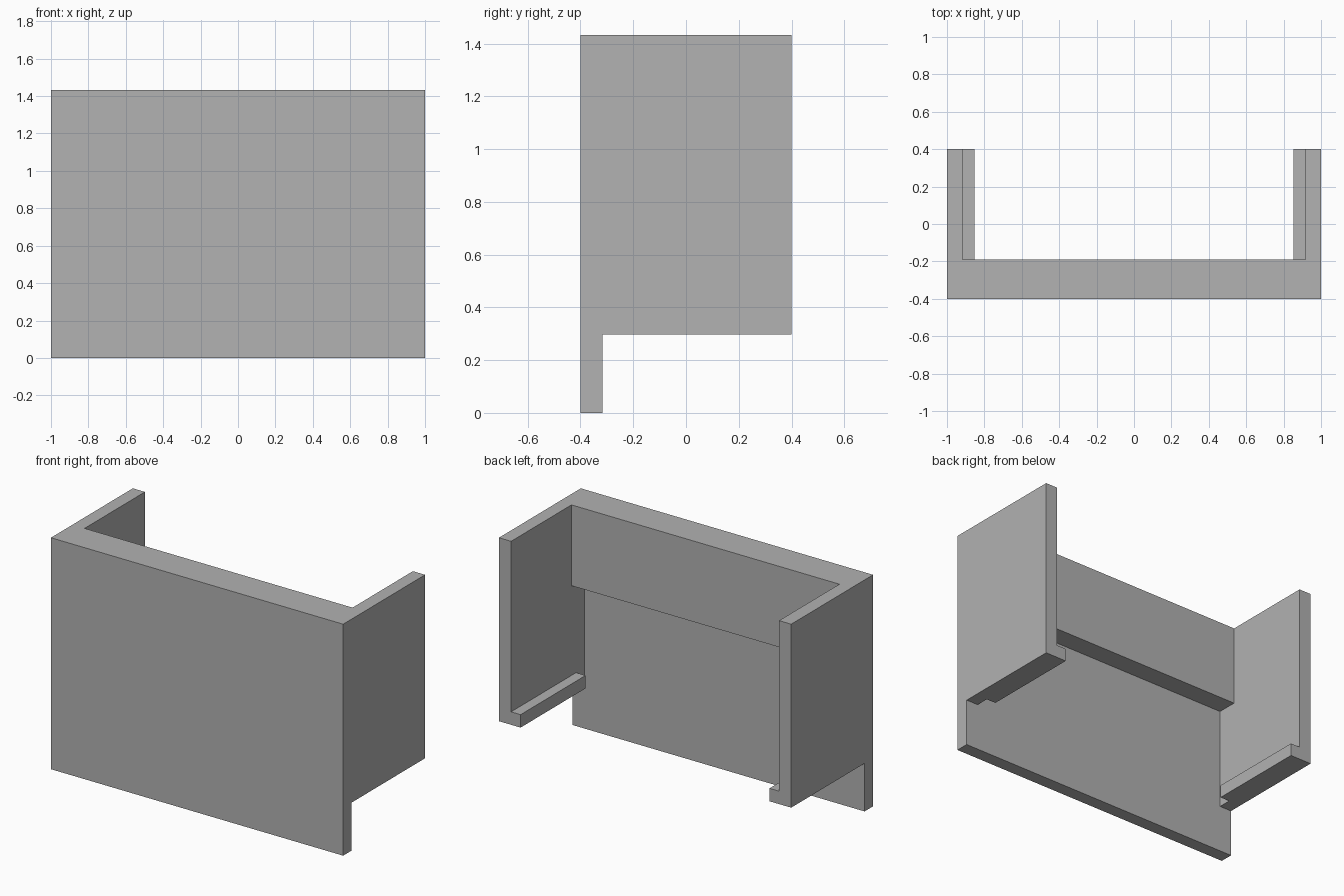
import bpy
import bmesh
from mathutils import Vector

cube = bpy.data.objects.get("Cube")
if cube:
    bpy.data.objects.remove(cube, do_unlink=True)

# Single plain grey for the whole piece
grey = bpy.data.materials.new("light_grey")
grey.use_nodes = True
colour = (0.445, 0.445, 0.445, 1.0)
grey.diffuse_color = colour
grey.node_tree.nodes["Principled BSDF"].inputs["Base Color"].default_value = colour


def box(name, low, high):
    """Flat-faced box between two opposite corners."""
    low, high = Vector(low), Vector(high)
    bm = bmesh.new()
    bmesh.ops.create_cube(bm, size=1)
    bmesh.ops.scale(bm, vec=high - low, verts=bm.verts)
    bmesh.ops.translate(bm, vec=(low + high) / 2, verts=bm.verts)
    mesh = bpy.data.meshes.new(name)
    bm.to_mesh(mesh)
    bm.free()
    mesh.materials.append(grey)
    obj = bpy.data.objects.new(name, mesh)
    bpy.context.collection.objects.link(obj)
    return obj


half_width, half_depth, height = 1.0, 0.4, 1.432
board = 0.083
wall_bottom = 0.297
inner_x = half_width - board
panel_back = -half_depth + board

# Full-height front panel
box("front_panel", (-half_width, -half_depth, 0), (half_width, panel_back, height))

# Thick rail behind the top of the panel
box("top_rail", (-inner_x, panel_back, 0.932), (inner_x, -0.19, height))

# Side walls, each with a small ledge along the inner bottom edge
for side, sign in (("left", 1), ("right", -1)):
    def span(a, b):
        return sorted((sign * a, sign * b))

    x0, x1 = span(inner_x, half_width)
    box(side + "_wall", (x0, panel_back, wall_bottom), (x1, half_depth, height))
    x0, x1 = span(0.852, inner_x)
    box(side + "_ledge", (x0, -0.235, wall_bottom), (x1, half_depth, wall_bottom + 0.08))
